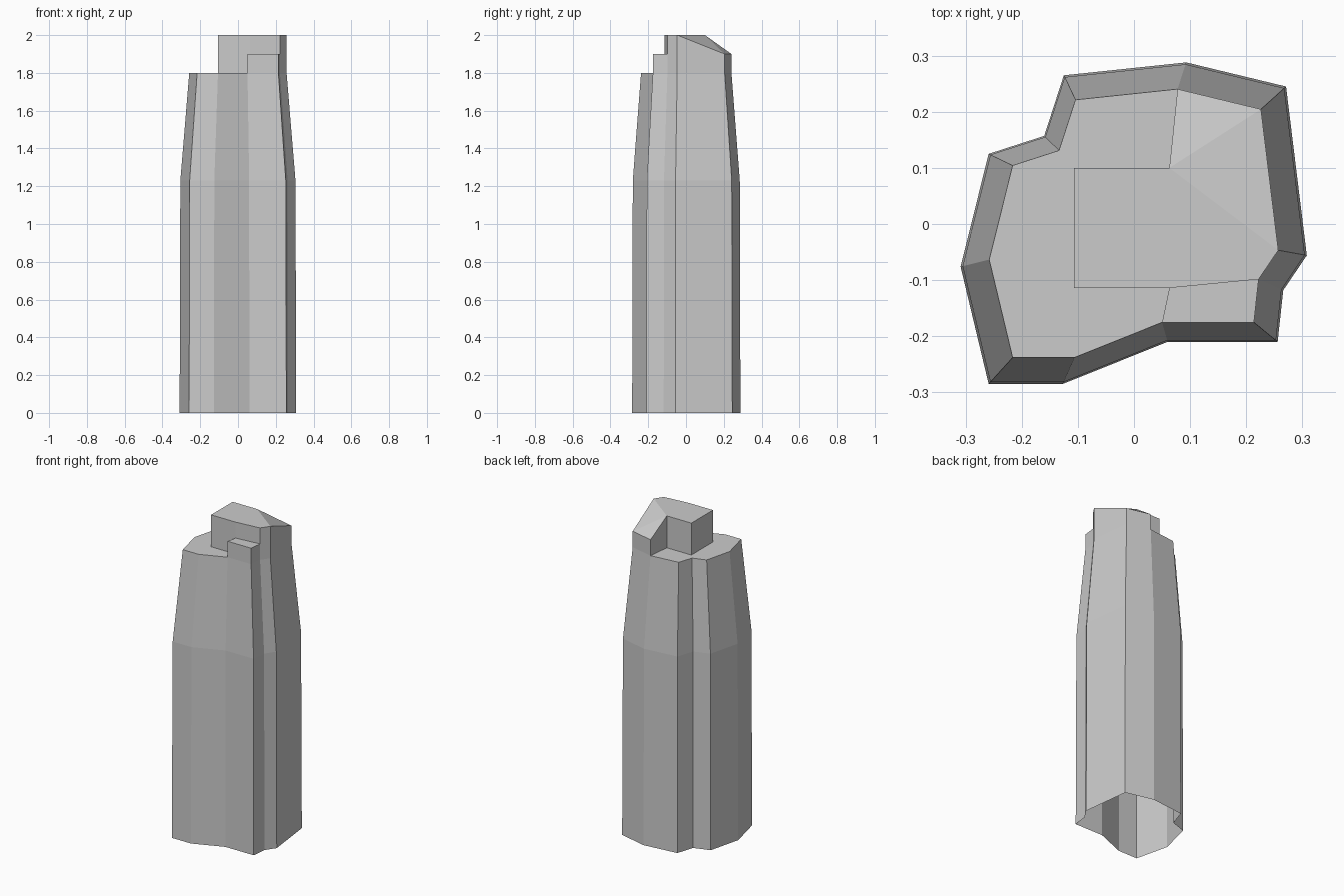
import bpy, bmesh

if "Cube" in bpy.data.objects:
    bpy.data.objects.remove(bpy.data.objects["Cube"])

# Plan outline at the base, counterclockwise from the front right corner
outline = [(0.256, -0.21), (0.266, -0.118), (0.308, -0.056), (0.271, 0.245),
           (0.093, 0.288), (-0.125, 0.265), (-0.16, 0.157), (-0.259, 0.125),
           (-0.309, -0.076), (-0.259, -0.285), (-0.127, -0.285), (0.06, -0.21)]
A, B, C, D, E, F, G, H, I, J, K, L = range(12)
N = len(outline)
TOP = 0.835
rim = [(x * TOP, y * TOP) for x, y in outline]
# Corners of the raised core inside the rim
core = {"p": (0.063, -0.114), "q": (-0.107, -0.114),
        "r": (-0.107, 0.1), "s": (0.063, 0.1)}

bm = bmesh.new()
cache = {}


def vert(key, z):
    """Shared vertex above a rim index or a core corner."""
    if (key, z) not in cache:
        x, y = core[key] if key in core else rim[key]
        cache[(key, z)] = bm.verts.new((x, y, z))
    return cache[(key, z)]


def face(*points):
    bm.faces.new([vert(k, z) for k, z in points])


def wall(a, b, low, high_a, high_b=None):
    face((a, low), (b, low), (b, high_b or high_a), (a, high_a))


# Tower shaft, open below, tapering in its upper third
rings = [[bm.verts.new((x * s, y * s, z)) for x, y in outline]
         for z, s in ((0, 1.0), (1.23, 0.988))]
rings.append([vert(i, 1.8) for i in range(N)])
for lower, upper in zip(rings, rings[1:]):
    for i in range(N):
        j = (i + 1) % N
        bm.faces.new((lower[i], lower[j], upper[j], upper[i]))

# Main roof around the core
face(*[(k, 1.8) for k in (E, F, G, H, I, J, K, L, "p", "q", "r", "s")])

# Low front ledge
for a, b in ((L, A), (A, B), ("p", L)):
    wall(a, b, 1.8, 1.9)
face(*[(k, 1.9) for k in (L, A, B, "p")])

# Raised core walls
for a, b in (("q", "p"), ("r", "q"), ("s", "r"), (B, C)):
    wall(a, b, 1.8, 2.0)
wall("p", B, 1.9, 2.0)
wall(C, D, 1.8, 2.0, 1.9)
wall(D, E, 1.8, 1.9)
wall(E, "s", 1.8, 1.9, 2.0)

# Flat top and sloping rear roof
face(*[(k, 2.0) for k in ("p", B, C, "s", "r", "q")])
face((C, 2.0), (D, 1.9), ("s", 2.0))
face(("s", 2.0), (D, 1.9), (E, 1.9))

mesh = bpy.data.meshes.new("tower")
bm.to_mesh(mesh)
bm.free()
bpy.context.collection.objects.link(bpy.data.objects.new("tower", mesh))
